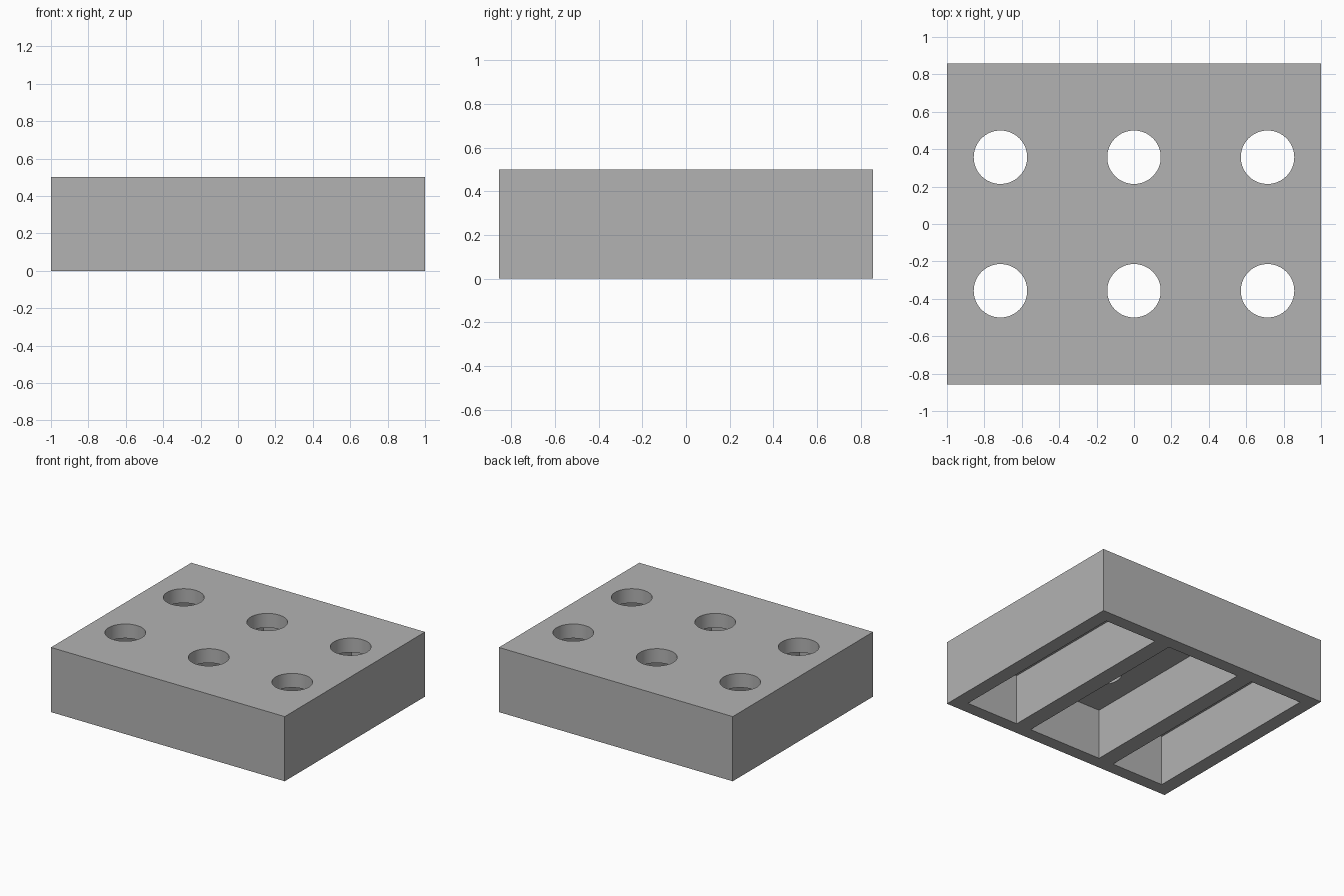
import bpy

if "Cube" in bpy.data.objects:
    bpy.data.objects.remove(bpy.data.objects["Cube"], do_unlink=True)

WIDTH, DEPTH, HEIGHT = 2.0, 1.714, 0.5
WALL, CEILING = 0.1, 0.39

grey = bpy.data.materials.new("plain_grey")
grey.use_nodes = True
colour = (0.45, 0.45, 0.45, 1)
grey.diffuse_color = colour
grey.node_tree.nodes["Principled BSDF"].inputs["Base Color"].default_value = colour


def box(name, x0, x1, depth, z0, z1):
    """Box centred on y = 0, between the given x and z limits."""
    bpy.ops.mesh.primitive_cube_add(size=1, location=((x0 + x1) / 2, 0, (z0 + z1) / 2))
    ob = bpy.context.object
    ob.name = name
    ob.scale = (x1 - x0, depth, z1 - z0)
    bpy.ops.object.transform_apply(location=True, rotation=False, scale=True)
    ob.data.materials.append(grey)
    return ob


def cut(target, cutter):
    """Subtract the cutter from the target and discard it."""
    cutter.hide_render = True
    mod = target.modifiers.new("cut", "BOOLEAN")
    mod.operation = "DIFFERENCE"
    mod.solver = "EXACT"
    mod.object = cutter
    bpy.context.view_layer.objects.active = target
    bpy.ops.object.modifier_apply(modifier=mod.name)
    bpy.data.objects.remove(cutter, do_unlink=True)


# Solid block
block = box("holder_block", -WIDTH / 2, WIDTH / 2, DEPTH, 0, HEIGHT)

# Three open channels in the underside
for x0, x1 in ((-0.89, -0.443), (-0.314, 0.314), (0.443, 0.89)):
    cut(block, box("channel_cutter", x0, x1, DEPTH - 2 * WALL, -0.2, CEILING))

# Round holes through the top plate, two above each channel
for x in (-0.714, 0, 0.714):
    for y in (-0.357, 0.357):
        bpy.ops.mesh.primitive_cylinder_add(
            vertices=64, radius=0.143, depth=0.3, location=(x, y, HEIGHT - 0.05))
        hole = bpy.context.object
        hole.data.materials.append(grey)
        cut(block, hole)

# Smooth hole walls with crisp edges
bpy.ops.object.select_all(action="DESELECT")
block.select_set(True)
bpy.context.view_layer.objects.active = block
bpy.ops.object.shade_smooth_by_angle()
